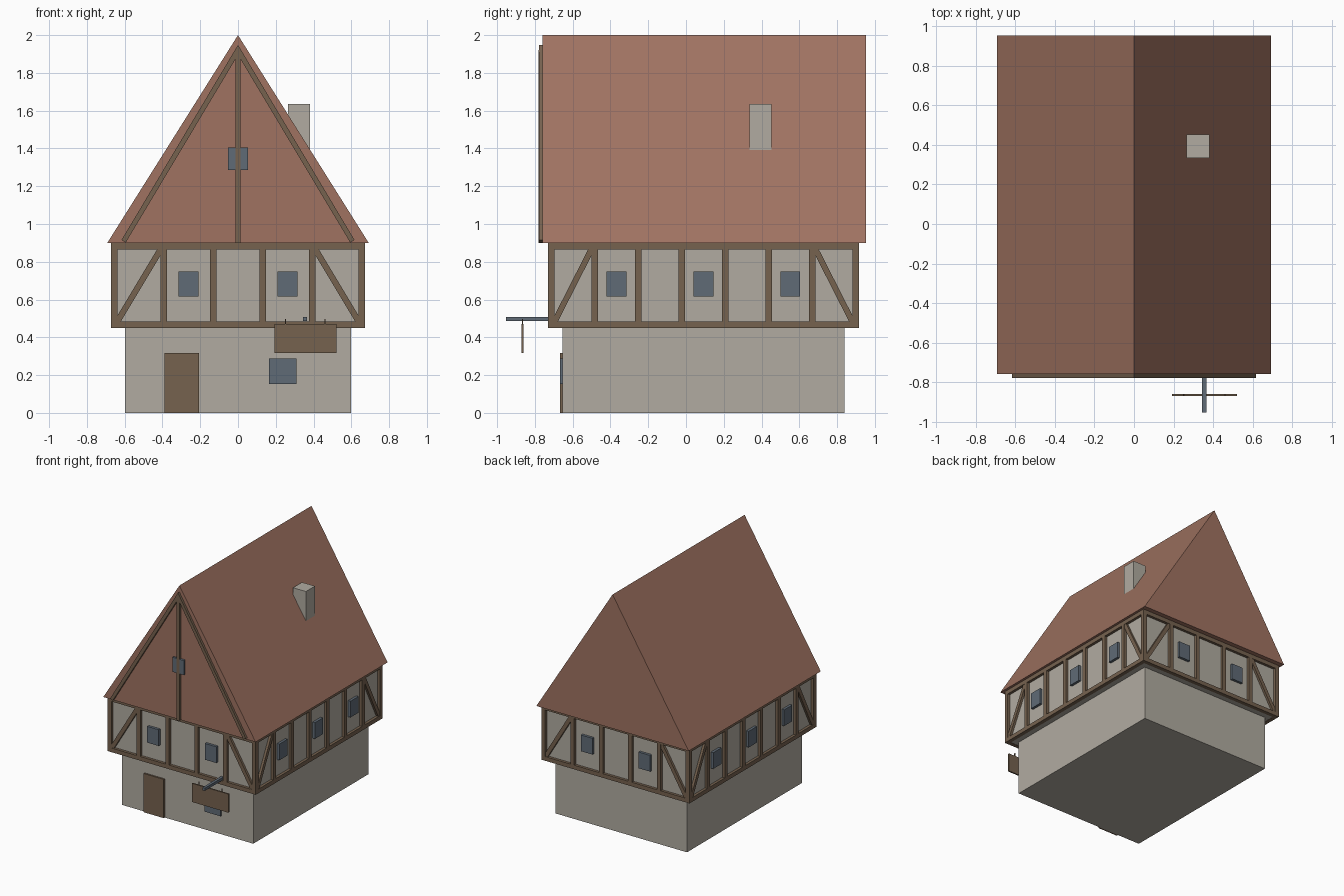
import bpy
import math
from mathutils import Matrix, Vector

if "Cube" in bpy.data.objects:
    bpy.data.objects.remove(bpy.data.objects["Cube"])


def material(name, rgb):
    m = bpy.data.materials.new(name)
    m.use_nodes = True
    m.diffuse_color = (*rgb, 1)
    m.node_tree.nodes["Principled BSDF"].inputs["Base Color"].default_value = (*rgb, 1)
    return m


PLASTER = material("plaster", (0.44, 0.41, 0.355))
TIMBER = material("timber", (0.18, 0.122, 0.078))
TILE = material("roof_tile", (0.35, 0.17, 0.12))
GLASS = material("slate_blue", (0.115, 0.145, 0.18))


def mesh(name, verts, faces, mat):
    me = bpy.data.meshes.new(name)
    me.from_pydata(verts, [], faces)
    me.materials.append(mat)
    ob = bpy.data.objects.new(name, me)
    bpy.context.collection.objects.link(ob)
    return ob


def prism(name, outline, depth, mat, place=Matrix()):
    """Extrude an outline (u, v), counter-clockwise, from depth[0] to depth[1]."""
    n = len(outline)
    verts = [place @ Vector((u, v, w)) for w in depth for u, v in outline]
    faces = [tuple(reversed(range(n))), tuple(range(n, 2 * n))]
    faces += [(i, (i + 1) % n, n + (i + 1) % n, n + i) for i in range(n)]
    return mesh(name, verts, faces, mat)


def box(name, x, y, z, mat):
    corners = [(x[0], y[0]), (x[1], y[0]), (x[1], y[1]), (x[0], y[1])]
    return prism(name, corners, z, mat)


def rect(u0, u1, v0, v1):
    return [(u0, v0), (u1, v0), (u1, v1), (u0, v1)]


def wall_frame(angle, distance, centre):
    """Matrix for a wall: u along it, v up, w outward; angle 0 is the front."""
    return (Matrix.Translation(centre) @ Matrix.Rotation(angle, 4, "Z")
            @ Matrix.Translation((0, -distance, 0)) @ Matrix.Rotation(math.pi / 2, 4, "X"))


MID = 0.0925            # middle of the house along y
HX, HY = 0.672, 0.8225  # half size of the timbered storey
LOW, HIGH = 0.45, 0.9
BEAM, INSET = 0.034, 0.022

# Storeys
box("ground_floor", (-0.597, 0.597), (MID - 0.747, MID + 0.747), (0, LOW), PLASTER)
box("upper_floor", (-HX + INSET, HX - INSET), (MID - HY + INSET, MID + HY - INSET),
    (LOW + 0.002, HIGH), PLASTER)


def timber_wall(side, angle, distance, half, bays, window_bays):
    place = wall_frame(angle, distance, (0, MID, 0))
    depth = (-INSET - 0.01, 0)
    for name, v in (("sill", LOW), ("top", HIGH - BEAM)):
        prism(f"{side}_{name}_beam", rect(-half, half, v, v + BEAM), depth, TIMBER, place)
    step = (2 * half - BEAM) / bays
    for i in range(bays + 1):
        u = -half + i * step
        prism(f"{side}_post_{i}", rect(u, u + BEAM, LOW + BEAM, HIGH - BEAM),
              depth, TIMBER, place)
    # Braces in the end bays, rising inward
    u0, u1, v0, v1 = -half + BEAM, -half + step, LOW + BEAM, HIGH - BEAM
    du, dv = 0.018, 0.032
    brace = [(u0, v0), (u0 + du, v0), (u1, v1 - dv), (u1, v1), (u1 - du, v1), (u0, v0 + dv)]
    prism(f"{side}_brace_a", brace, (-INSET - 0.01, -0.003), TIMBER, place)
    prism(f"{side}_brace_b", [(-u, v) for u, v in reversed(brace)],
          (-INSET - 0.01, -0.003), TIMBER, place)
    for i in window_bays:
        u = -half + (i + 0.5) * step + BEAM / 2
        prism(f"{side}_window_{i}", rect(u - 0.052, u + 0.052, 0.615, 0.748),
              (-INSET - 0.01, -0.001), GLASS, place)


timber_wall("front", 0, HY, HX, 5, (1, 3))
timber_wall("back", math.pi, HY, HX, 5, (1, 3))
timber_wall("left", math.pi / 2, HX, HY, 7, (1, 3, 5))
timber_wall("right", -math.pi / 2, HX, HY, 7, (1, 3, 5))

# Roof and chimney
front_plane = wall_frame(0, 0, (0, 0, 0))
prism("roof", [(-0.692, HIGH), (0.692, HIGH), (0, 2)], (-0.953, 0.76), TILE, front_plane)
box("chimney", (0.265, 0.382), (0.335, 0.452), (1.3, 1.635), PLASTER)

# Front gable timbers and window
prism("gable_post", rect(-0.014, 0.014, HIGH, 1.92), (0.75, 0.78), TIMBER, front_plane)
rafter = [(-0.617, 0.915), (-0.594, 0.902), (0, 1.895), (0, 1.948)]
prism("gable_rafter_right", rafter, (0.75, 0.779), TIMBER, front_plane)
prism("gable_rafter_left", [(-u, v) for u, v in reversed(rafter)],
      (0.75, 0.779), TIMBER, front_plane)
prism("gable_window", rect(-0.052, 0.052, 1.285, 1.405), (0.75, 0.778), GLASS, front_plane)

# Ground floor door and window
prism("door", rect(-0.39, -0.207, 0, 0.318), (0.64, 0.668), TIMBER, front_plane)
prism("ground_window", rect(0.165, 0.31, 0.153, 0.287), (0.64, 0.668), GLASS, front_plane)

# Hanging sign
box("sign_bracket", (0.344, 0.366), (-0.953, -0.71), (0.486, 0.508), GLASS)
box("sign_board", (0.192, 0.522), (-0.871, -0.859), (0.317, 0.47), TIMBER)
for i, x in enumerate((0.252, 0.46)):
    box(f"sign_hook_{i}", (x - 0.003, x + 0.003), (-0.868, -0.862), (0.465, 0.497), TIMBER)
